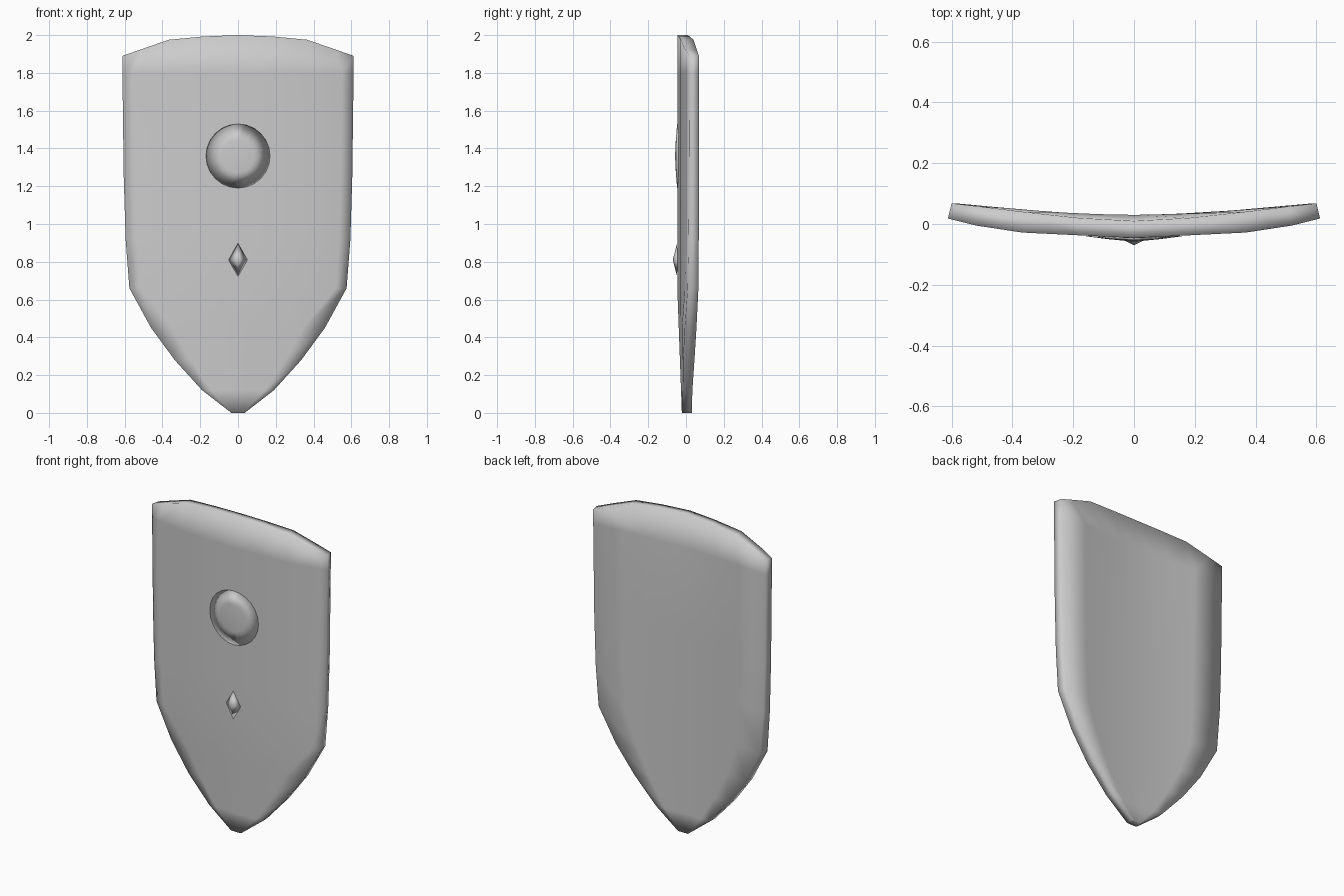
import bpy
import bmesh
from math import cos, sin, pi

cube = bpy.data.objects.get("Cube")
if cube:
    bpy.data.objects.remove(cube, do_unlink=True)

steel = bpy.data.materials.new("grey steel")
steel.use_nodes = True
GREY = (0.6, 0.6, 0.6, 1)
steel.diffuse_color = GREY
steel.node_tree.nodes["Principled BSDF"].inputs["Base Color"].default_value = GREY

# Shield profiles
HALF_WIDTH = [(0, .035), (.12, .19), (.28, .335), (.45, .46), (.66, .575),
              (.92, .595), (1.25, .605), (1.8, .612), (2, .612)]
TOP_ARC = [(0, 2), (.18, 1.993), (.37, 1.975), (.612, 1.89)]
FRONT_CURVE = [(0, -.046), (.37, -.028), (.52, -.005), (.62, .02)]
BACK_CURVE = [(0, .03), (.2, .034), (.4, .05), (.6, .068)]


def along(points, t):
    """Straight-line interpolation through a profile."""
    for (a, va), (b, vb) in zip(points, points[1:]):
        if t <= b:
            return va + (vb - va) * (t - a) / (b - a)
    return points[-1][1]


def front_y(x, z):
    return along(FRONT_CURVE, abs(x)) + .024 * max(0, 1 - z / .66)


def finish(name, bm):
    bmesh.ops.recalc_face_normals(bm, faces=bm.faces)
    mesh = bpy.data.meshes.new(name)
    bm.to_mesh(mesh)
    bm.free()
    mesh.materials.append(steel)
    mesh.shade_smooth()
    obj = bpy.data.objects.new(name, mesh)
    bpy.context.collection.objects.link(obj)


def sheet(bm, back):
    """One curved face of the shield as rows of vertices."""
    rows = []
    for i, (z, width) in enumerate(HALF_WIDTH):
        top = i == len(HALF_WIDTH) - 1
        if top:
            half = (.3, .6, .85, 1)
        elif back:
            half = (.2, .42, .68, 1)
        else:
            half = (.3, .6, .9, 1) if z > .6 else (.25, .5, .75, 1)
        row = []
        for f in [-h for h in reversed(half)] + [0] + list(half):
            x = f * width
            height = along(TOP_ARC, abs(x)) if top else z
            if back:
                y = along(BACK_CURVE, abs(x)) - (.02 * (1 - abs(f)) if top else 0)
                x *= .98
            else:
                y = front_y(x, z)
            row.append(bm.verts.new((x, y, height)))
        rows.append(row)
    for low, high in zip(rows, rows[1:]):
        for j in range(len(low) - 1):
            bm.faces.new((low[j], low[j + 1], high[j + 1], high[j]))
    return rows


# Curved shield plate: two sheets joined round the rim
bm = bmesh.new()
front, back = sheet(bm, False), sheet(bm, True)


def rim(rows):
    return (rows[0] + [r[-1] for r in rows[1:]] + rows[-1][-2::-1]
            + [r[0] for r in rows[-2:0:-1]])


f_rim, b_rim = rim(front), rim(back)
for k in range(len(f_rim)):
    n = (k + 1) % len(f_rim)
    bm.faces.new((f_rim[k], f_rim[n], b_rim[n], b_rim[k]))
finish("shield_plate", bm)


def stud(name, z, rx, rz, sides, rings):
    """Raised ornament built of rings (scale, lift) closing at a point."""
    bm = bmesh.new()
    loops = []
    for scale, lift in rings[:-1]:
        loop = []
        for k in range(sides):
            a = 2 * pi * k / sides
            x, h = rx * scale * cos(a), z + rz * scale * sin(a)
            loop.append(bm.verts.new((x, front_y(x, h) - lift, h)))
        loops.append(loop)
    tip = bm.verts.new((0, front_y(0, z) - rings[-1][1], z))
    for k in range(sides):
        n = (k + 1) % sides
        for a, b in zip(loops, loops[1:]):
            bm.faces.new((a[k], a[n], b[n], b[k]))
        bm.faces.new((loops[-1][k], loops[-1][n], tip))
    bm.faces.new(loops[0])
    finish(name, bm)


# Shallow round boss and small diamond below it
stud("round_boss", 1.36, .17, .17, 24, [(1, .001), (.5, .008), (0, .012)])
stud("diamond_stud", .81, .05, .088, 4, [(1, .001), (0, .024)])
